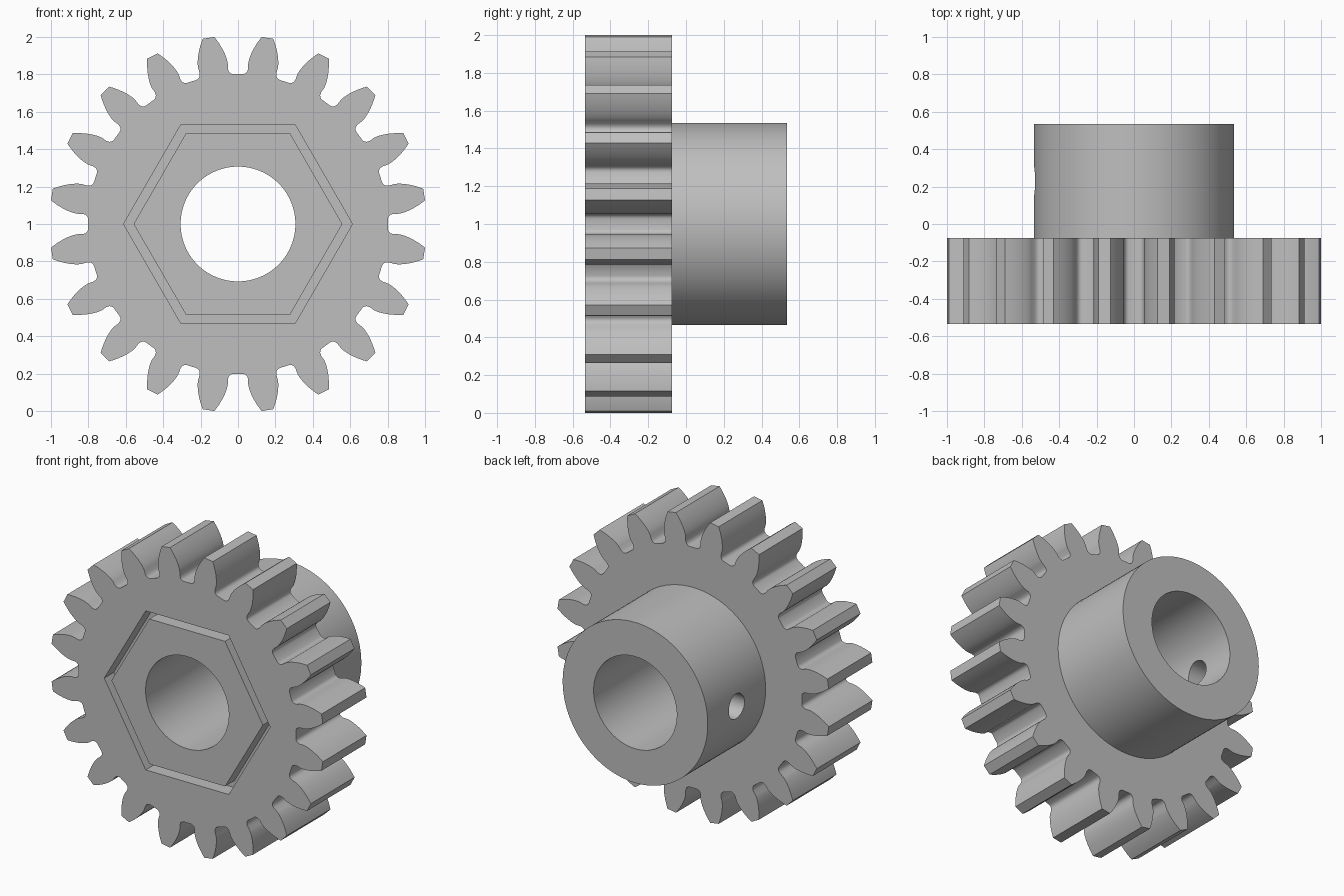
import bpy, bmesh, math
from mathutils import Matrix, Vector

cube = bpy.data.objects.get("Cube")
if cube:
    bpy.data.objects.remove(cube, do_unlink=True)

TEETH = 20
TIP_R, PITCH_R, ROOT_R = 1.008, 0.916, 0.802
BASE_R = PITCH_R * math.cos(math.radians(20))
FRONT, GEAR_BACK, BACK = -0.535, -0.075, 0.535
HUB_R, BORE_R = 0.535, 0.307

steel = bpy.data.materials.new("grey steel")
steel.use_nodes = True
grey = (0.52, 0.52, 0.52, 1)
steel.diffuse_color = grey
steel.node_tree.nodes["Principled BSDF"].inputs["Base Color"].default_value = grey


def prism(name, points, y0, y1):
    """Extrude an x-z outline from y0 to y1 around the gear axis."""
    bm = bmesh.new()
    face = bm.faces.new([bm.verts.new((x, y0, z + 1)) for x, z in points])
    side = bmesh.ops.extrude_face_region(bm, geom=[face])["geom"]
    moved = [v for v in side if isinstance(v, bmesh.types.BMVert)]
    bmesh.ops.translate(bm, verts=moved, vec=(0, y1 - y0, 0))
    bmesh.ops.recalc_face_normals(bm, faces=bm.faces)
    mesh = bpy.data.meshes.new(name)
    bm.to_mesh(mesh)
    bm.free()
    obj = bpy.data.objects.new(name, mesh)
    bpy.context.collection.objects.link(obj)
    mesh.materials.append(steel)
    return obj


def ring(radius, count):
    return [(radius * math.cos(math.tau * i / count),
             radius * math.sin(math.tau * i / count)) for i in range(count)]


def combine(target, tool, operation):
    """Apply a boolean and discard the tool."""
    mod = target.modifiers.new(operation.title(), 'BOOLEAN')
    mod.operation, mod.solver, mod.object = operation, 'EXACT', tool
    bpy.context.view_layer.objects.active = target
    bpy.ops.object.modifier_apply(modifier=mod.name)
    bpy.data.objects.remove(tool, do_unlink=True)


def involute(r):
    a = math.acos(min(1, BASE_R / r))
    return math.tan(a) - a


# One tooth flank: root fillet, then involute to the tip
flank = [(ROOT_R, math.radians(7.0)), (0.806, math.radians(6.2)),
         (0.815, math.radians(5.6)), (0.832, math.radians(5.25))]
half = math.pi / (2 * TEETH) + involute(PITCH_R)
for i in range(9):
    r = BASE_R + (TIP_R - BASE_R) * i / 8
    flank.append((r, half - involute(r)))

# Toothed wheel
outline = []
for t in range(TEETH):
    mid = math.tau * (t + 0.5) / TEETH
    polar = [(r, mid - a) for r, a in flank] + [(r, mid + a) for r, a in reversed(flank)]
    outline += [(r * math.cos(a), r * math.sin(a)) for r, a in polar]
gear = prism("toothed_gear_with_hub", outline, FRONT, GEAR_BACK)

# Rear hub
combine(gear, prism("hub", ring(HUB_R, 96), -0.3, BACK), 'UNION')

# Hexagonal groove in the front face
groove = prism("groove_cutter", ring(0.612, 6), FRONT - 0.1, FRONT + 0.1)
combine(groove, prism("groove_core", ring(0.558, 6), FRONT - 0.2, FRONT + 0.2), 'DIFFERENCE')
combine(gear, groove, 'DIFFERENCE')

# Central bore
combine(gear, prism("bore_cutter", ring(BORE_R, 96), -1, 1), 'DIFFERENCE')

# Set screw hole through one wall of the hub
screw = prism("screw_cutter", ring(0.083, 40), 0.15, 0.8)
turn = Matrix.Rotation(math.pi / 2, 4, 'Z')
screw.data.transform(Matrix.Translation(Vector((0, 0.23, 0))) @ turn)
combine(gear, screw, 'DIFFERENCE')

# Smooth curved walls with crisp edges
bpy.ops.object.select_all(action='DESELECT')
gear.select_set(True)
bpy.context.view_layer.objects.active = gear
bpy.ops.object.shade_smooth_by_angle(angle=math.radians(32))
